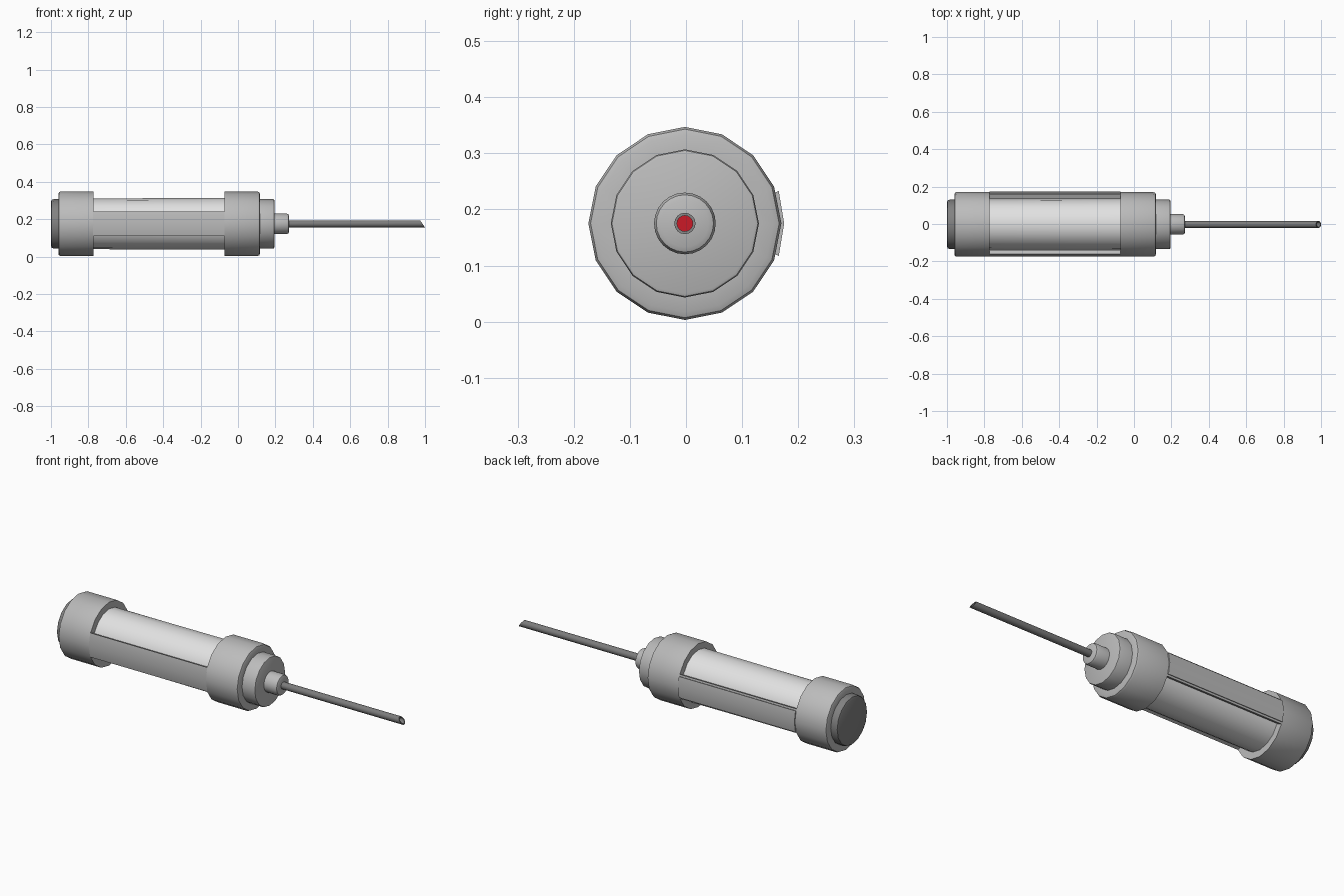
import bpy, bmesh, math
from mathutils import Vector

if "Cube" in bpy.data.objects:
    bpy.data.objects.remove(bpy.data.objects["Cube"])

AXIS_Y, AXIS_Z = -0.002, 0.175


def material(name, rgb):
    m = bpy.data.materials.new(name)
    m.diffuse_color = (*rgb, 1)
    m.use_nodes = True
    m.node_tree.nodes["Principled BSDF"].inputs["Base Color"].default_value = m.diffuse_color
    return m


GREY = material("shell grey", (0.5, 0.5, 0.5))
LIGHT = material("tube light grey", (0.76, 0.76, 0.76))
DARK = material("cap dark grey", (0.22, 0.22, 0.22))
STEEL = material("needle grey", (0.2, 0.2, 0.2))
RED = material("fluid red", (0.6, 0.01, 0.02))


def finish(bm, name, mat):
    bmesh.ops.recalc_face_normals(bm, faces=bm.faces[:])
    me = bpy.data.meshes.new(name)
    bm.to_mesh(me)
    bm.free()
    ob = bpy.data.objects.new(name, me)
    ob.location = (0, AXIS_Y, AXIS_Z)
    me.materials.append(mat)
    bpy.context.collection.objects.link(ob)
    bpy.ops.object.select_all(action='DESELECT')
    ob.select_set(True)
    bpy.context.view_layer.objects.active = ob
    bpy.ops.object.shade_smooth_by_angle(angle=math.radians(35))
    return ob


def lathe(name, mat, profile, closed=False, steps=16, slant=None):
    """Turn (x, radius) points about the long axis."""
    bm = bmesh.new()
    vs = [bm.verts.new((x, 0, r)) for x, r in profile]
    pairs = list(zip(vs, vs[1:])) + ([(vs[-1], vs[0])] if closed else [])
    es = [bm.edges.new(p) for p in pairs]
    bmesh.ops.spin(bm, geom=vs + es, cent=(0, 0, 0), axis=(1, 0, 0),
                   angle=2 * math.pi, steps=steps)
    bmesh.ops.remove_doubles(bm, verts=bm.verts[:], dist=1e-5)
    if slant:
        for v in bm.verts:
            if v.co.x > slant[0]:
                v.co.x -= slant[1] * (v.co.z / slant[2] + 1) / 2
    return finish(bm, name, mat)


def curved_bar(name, mat, x0, x1, inner, outer, half_angle, side):
    """Two-facet bar following the shell on one side."""
    bm = bmesh.new()
    rings = []
    for x in (x0, x1):
        ring = []
        for r, signs in ((outer, (-1, 0, 1)), (inner, (1, 0, -1))):
            for s in signs:
                a = s * half_angle
                ring.append(bm.verts.new((x, side * r * math.cos(a), r * math.sin(a))))
        rings.append(ring)
    a, b = rings
    for i in range(6):
        j = (i + 1) % 6
        bm.faces.new((a[i], a[j], b[j], b[i]))
    for r in rings:
        bm.faces.new((r[0], r[1], r[4], r[5]))
        bm.faces.new((r[1], r[2], r[3], r[4]))
    return finish(bm, name, mat)


# Inner barrel
lathe("barrel", LIGHT, [(-0.95, 0), (-0.95, 0.135), (0.1, 0.139), (0.1, 0)])

# Collars at both ends, with rounded outer rims
lathe("rear_collar", GREY, [(-0.773, 0.172), (-0.95, 0.172), (-0.957, 0.169),
                            (-0.96, 0.162), (-0.96, 0.12), (-0.773, 0.12)], closed=True)
lathe("front_collar", GREY, [(-0.073, 0.172), (0.105, 0.172), (0.114, 0.168),
                             (0.118, 0.158), (0.118, 0.12), (-0.073, 0.12)], closed=True)

# Side bars joining the collars
for side, label in ((-1, "front"), (1, "back")):
    curved_bar(label + "_side_bar", GREY, -0.775, -0.071, 0.148, 0.172,
               math.radians(22.5), side)
curved_bar("back_plate", GREY, -0.773, -0.073, 0.170, 0.177, math.radians(19), 1)

# End cap
lathe("end_cap", DARK, [(-0.95, 0), (-0.95, 0.132), (-0.985, 0.132),
                        (-0.996, 0.128), (-1.0, 0.118), (-1.0, 0)])

# Front step and needle hub
lathe("front_step", GREY, [(0.1, 0), (0.1, 0.132), (0.188, 0.132), (0.193, 0.130),
                           (0.195, 0.125), (0.195, 0)])
lathe("needle_hub", GREY, [(0.18, 0), (0.18, 0.055), (0.26, 0.055), (0.269, 0.051),
                           (0.273, 0.042), (0.273, 0)], steps=24)

# Hollow needle with a slanted tip, and the fluid inside it
lathe("needle", STEEL, [(0.26, 0.019), (1.0, 0.019), (1.0, 0.014), (0.26, 0.014)],
      closed=True, slant=(0.99, 0.027, 0.019))
lathe("fluid", RED, [(0.265, 0), (0.265, 0.0142), (0.91, 0.0142), (0.91, 0)])
